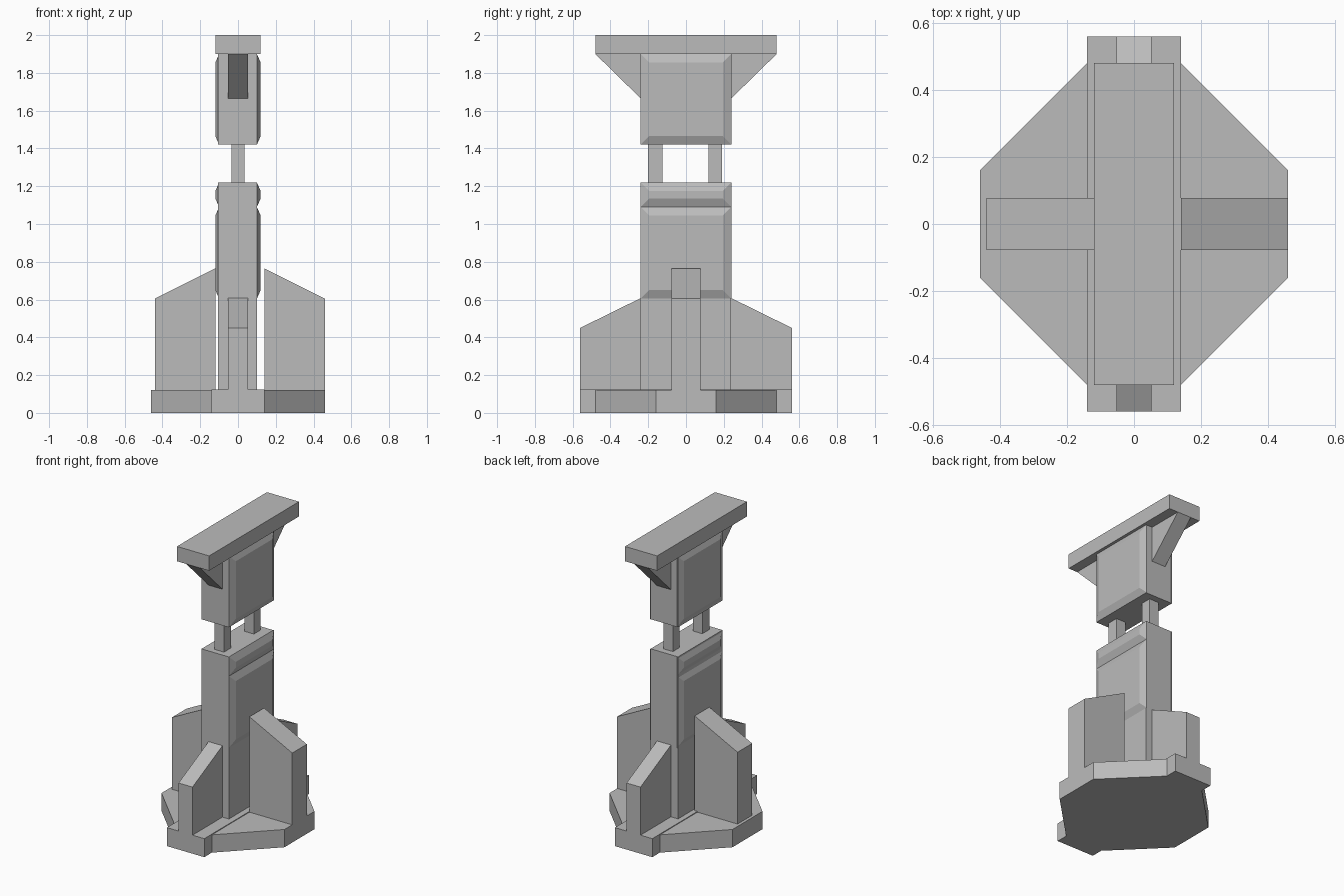
import bpy, bmesh
from mathutils import Vector

cube = bpy.data.objects.get("Cube")
if cube:
    bpy.data.objects.remove(cube, do_unlink=True)

GREY = (0.5, 0.5, 0.5, 1.0)
mat = bpy.data.materials.new("plain grey")
mat.use_nodes = True
mat.diffuse_color = GREY
mat.node_tree.nodes["Principled BSDF"].inputs["Base Color"].default_value = GREY


def finish(name, bm):
    bmesh.ops.recalc_face_normals(bm, faces=bm.faces[:])
    mesh = bpy.data.meshes.new(name)
    bm.to_mesh(mesh)
    bm.free()
    mesh.materials.append(mat)
    obj = bpy.data.objects.new(name, mesh)
    bpy.context.collection.objects.link(obj)
    return obj


def prism(name, points, axis, lo, hi):
    """Extrude a 2D outline along an axis; outline uses the other two axes in order."""
    def place(p, t):
        co = list(p)
        co.insert("xyz".index(axis), t)
        return Vector(co)
    bm = bmesh.new()
    face = bm.faces.new([bm.verts.new(place(p, lo)) for p in points])
    ext = bmesh.ops.extrude_face_region(bm, geom=[face])["geom"]
    shift = place((0, 0), hi - lo)
    bmesh.ops.translate(bm, vec=shift, verts=[g for g in ext if isinstance(g, bmesh.types.BMVert)])
    return finish(name, bm)


def box(name, x, y, z):
    return prism(name, [(x[0], y[0]), (x[1], y[0]), (x[1], y[1]), (x[0], y[1])], "z", *z)


def panel(name, side, z0, z1, inset=0.045):
    """Raised panel with sloped borders on one broad side of the column."""
    bm = bmesh.new()
    rings = []
    for x, d in ((0.1, 0), (0.12, inset)):
        y = 0.24 - d
        rings.append([bm.verts.new((side * x, a, b)) for a, b in
                      ((-y, z0 + d), (y, z0 + d), (y, z1 - d), (-y, z1 - d))])
    low, top = rings
    bm.faces.new(low)
    bm.faces.new(top)
    for i in range(4):
        j = (i + 1) % 4
        bm.faces.new((low[i], low[j], top[j], top[i]))
    return finish(name, bm)


# Base: long slab with a wing on each side
box("base_slab", (-0.14, 0.14), (-0.56, 0.56), (0, 0.125))
for side, word in ((1, "left"), (-1, "right")):
    prism("base_wing_" + word,
          [(side * 0.14, -0.48), (side * 0.46, -0.16), (side * 0.46, 0.16), (side * 0.14, 0.48)],
          "z", 0, 0.12)

# Column, two rods and upper block
box("column", (-0.105, 0.1), (-0.24, 0.235), (0.1, 1.22))
box("upper_block", (-0.105, 0.1), (-0.24, 0.235), (1.42, 1.9))
box("front_rod", (-0.035, 0.035), (-0.2, -0.125), (1.21, 1.43))
box("back_rod", (-0.035, 0.035), (0.12, 0.19), (1.21, 1.43))
box("top_plate", (-0.12, 0.12), (-0.48, 0.48), (1.9, 2.0))

# Raised panels on both broad sides
for side, word in ((1, "left"), (-1, "right")):
    panel("lower_panel_" + word, side, 0.605, 1.09)
    panel("band_panel_" + word, side, 1.09, 1.22)
    panel("upper_panel_" + word, side, 1.42, 1.9)

# Side buttresses; the left one stands slightly off the column
for word, inner, outer in (("left", 0.14, 0.46), ("right", -0.12, -0.44)):
    prism("buttress_" + word,
          [(inner, 0.11), (outer, 0.11), (outer, 0.605), (inner, 0.765)], "y", -0.078, 0.078)

# Front and back buttresses, and the wedges under the top plate
for side, word in ((-1, "front"), (1, "back")):
    prism("buttress_" + word,
          [(side * 0.235, 0.11), (side * 0.56, 0.11), (side * 0.56, 0.45), (side * 0.235, 0.61)],
          "x", -0.052, 0.052)
    prism("wedge_" + word,
          [(side * 0.235, 1.66), (side * 0.48, 1.9), (side * 0.235, 1.9)], "x", -0.052, 0.052)
